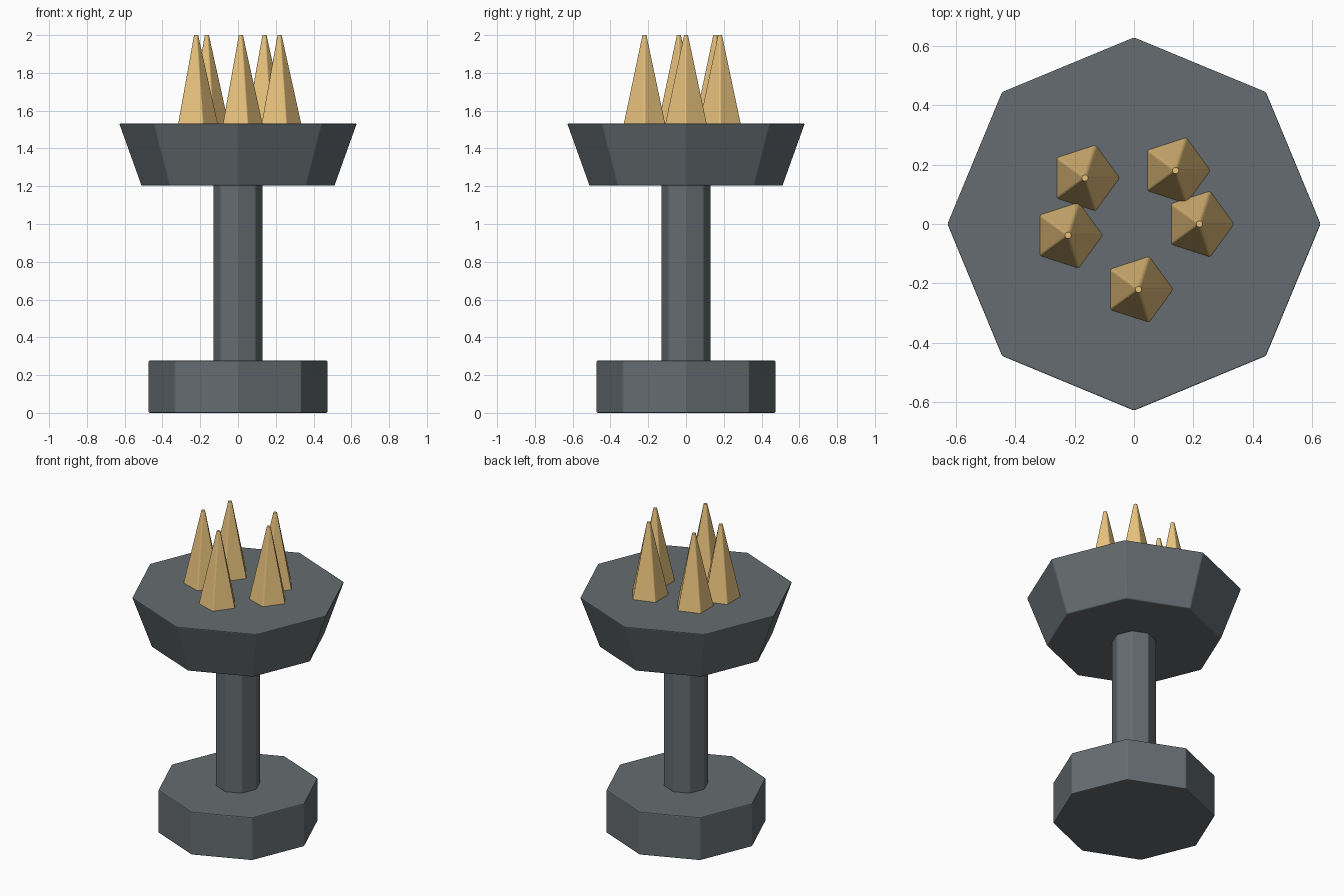
import bpy, bmesh
from math import cos, sin, tau

if "Cube" in bpy.data.objects:
    bpy.data.objects.remove(bpy.data.objects["Cube"])


def material(name, rgb):
    m = bpy.data.materials.new(name)
    m.diffuse_color = (*rgb, 1)
    m.use_nodes = True
    m.node_tree.nodes["Principled BSDF"].inputs["Base Color"].default_value = m.diffuse_color
    return m


slate = material("slate", (0.13, 0.15, 0.16))
gold = material("gold", (0.79, 0.53, 0.2))


def prism(name, sides, r_bottom, r_top, z0, z1, mat, bevel, x=0, y=0, all_edges=True):
    """Straight or tapered prism with a corner on +x and narrow bevels."""
    bm = bmesh.new()
    rings = []
    for r, z in ((r_bottom, z0), (r_top, z1)):
        rings.append([bm.verts.new((r * cos(tau * i / sides), r * sin(tau * i / sides), z))
                      for i in range(sides)])
    low, high = rings
    bm.faces.new(low[::-1])
    bm.faces.new(high)
    for i in range(sides):
        j = (i + 1) % sides
        bm.faces.new((low[i], low[j], high[j], high[i]))
    edges = [e for e in bm.edges
             if all_edges or abs(e.verts[0].co.z - e.verts[1].co.z) > 1e-4]
    bmesh.ops.bevel(bm, geom=edges, offset=bevel, segments=2, profile=0.5,
                    affect='EDGES', clamp_overlap=True)
    bmesh.ops.recalc_face_normals(bm, faces=bm.faces)
    mesh = bpy.data.meshes.new(name)
    bm.to_mesh(mesh)
    bm.free()
    mesh.materials.append(mat)
    ob = bpy.data.objects.new(name, mesh)
    ob.location = (x, y, 0)
    bpy.context.collection.objects.link(ob)
    return ob


# Octagonal stand
prism("base", 8, 0.474, 0.474, 0, 0.277, slate, 0.006)
prism("column", 8, 0.131, 0.131, 0.25, 1.23, slate, 0.006)
prism("bowl", 8, 0.512, 0.63, 1.203, 1.532, slate, 0.006)

# Five-sided flames rising from the bowl
flames = [(0.22, 0.0), (0.14, 0.18), (-0.165, 0.155), (-0.222, -0.038), (0.015, -0.22)]
for i, (x, y) in enumerate(flames):
    prism(f"flame_{i + 1}", 5, 0.1236, 0.013, 1.5, 2.0, gold, 0.006, x, y, False)
